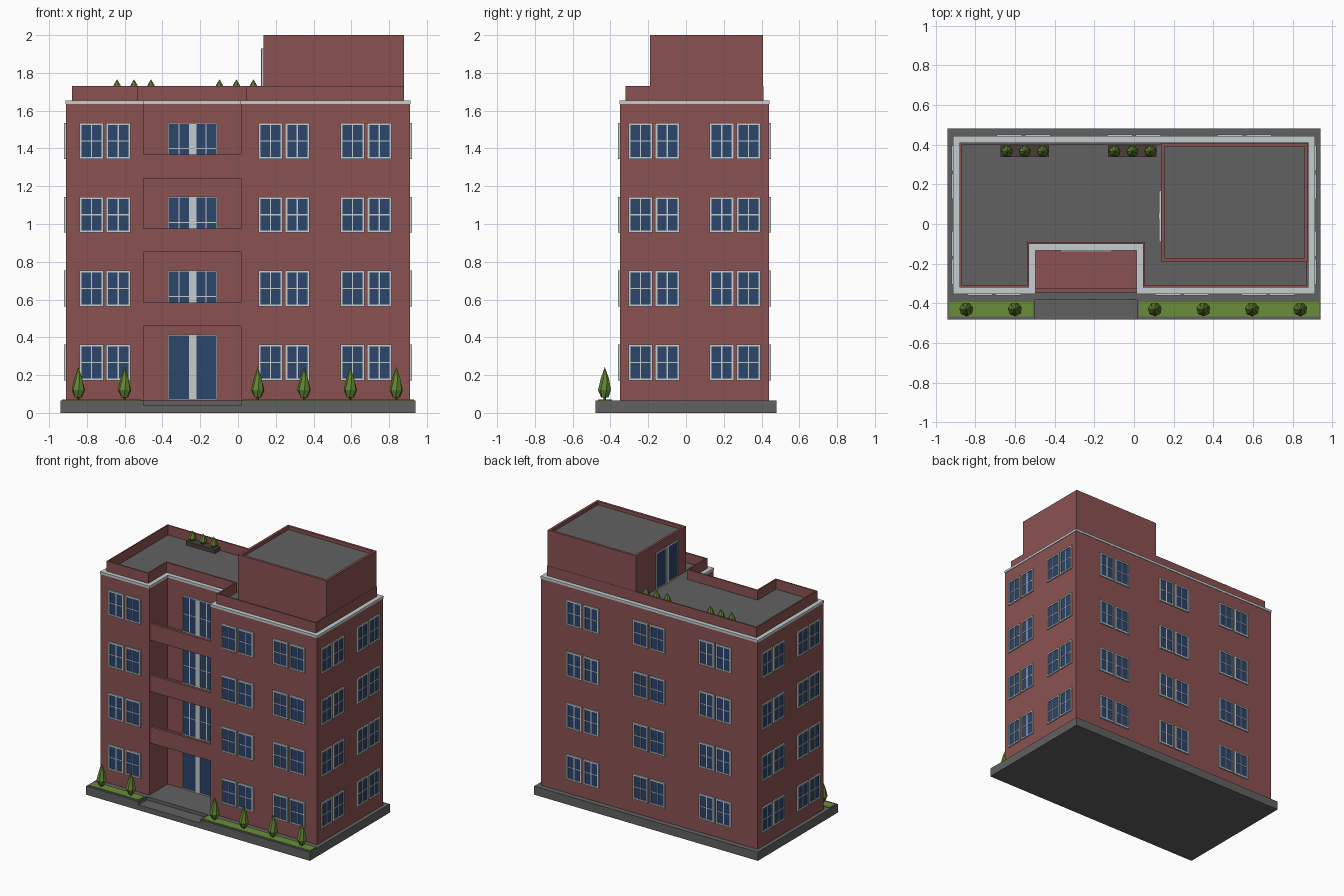
import bpy, bmesh
from math import cos, sin, pi
from mathutils import Matrix, Vector

if "Cube" in bpy.data.objects:
    bpy.data.objects.remove(bpy.data.objects["Cube"])


def material(name, rgb):
    m = bpy.data.materials.new(name)
    m.diffuse_color = (*rgb, 1)
    m.use_nodes = True
    m.node_tree.nodes["Principled BSDF"].inputs["Base Color"].default_value = m.diffuse_color
    return m


RED = material("brick", (0.26, 0.083, 0.083))
TRIM = material("pale_trim", (0.55, 0.61, 0.63))
GLASS = material("glass", (0.025, 0.058, 0.15))
GREY = material("concrete", (0.12, 0.12, 0.12))
GRASS = material("grass", (0.14, 0.27, 0.04))
LEAF = material("leaf", (0.12, 0.24, 0.03))
SOIL = material("planter_brown", (0.07, 0.05, 0.045))
parts = {}


def part(name, mat):
    return parts.setdefault(name, (bmesh.new(), mat))[0]


def box(name, mat, lo, hi, frame=Matrix()):
    lo, hi = Vector(lo), Vector(hi)
    size = Matrix.Diagonal((*(hi - lo), 1))
    bmesh.ops.create_cube(part(name, mat), size=1,
                          matrix=frame @ Matrix.Translation((lo + hi) / 2) @ size)


def prism(name, mat, outline, z0, z1):
    bm = part(name, mat)
    face = bm.faces.new([bm.verts.new((x, y, z0)) for x, y in outline])
    out = bmesh.ops.extrude_face_region(bm, geom=[face], use_keep_orig=True)
    for v in out["geom"]:
        if isinstance(v, bmesh.types.BMVert):
            v.co.z = z1


def ring(name, mat, outer, inner, z0, z1):
    bm = part(name, mat)
    loops = [[bm.verts.new((x, y, z)) for x, y in o]
             for o, z in ((outer, z0), (outer, z1), (inner, z1), (inner, z0))]
    n = len(outer)
    for k in range(4):
        a, b = loops[k], loops[(k + 1) % 4]
        for i in range(n):
            j = (i + 1) % n
            bm.faces.new((a[i], a[j], b[j], b[i]))


def rect(x0, y0, x1, y1):
    return [(x0, y0), (x1, y0), (x1, y1), (x0, y1)]


def footprint(d):
    # building plan with the entrance recess, inset by d
    f, b = -0.35 + d, -0.13 + d
    return [(-0.91 + d, f), (-0.5 - d, f), (-0.5 - d, b), (0.015 + d, b),
            (0.015 + d, f), (0.91 - d, f), (0.91 - d, 0.44 - d), (-0.91 + d, 0.44 - d)]


def side(x, y, turns):
    # local frame on a wall: x along the wall, -y outward
    return Matrix.Translation((x, y, 0)) @ Matrix.Rotation(turns * pi / 2, 4, 'Z')


def sash(prefix, f, u0, u1, z0, z1, edge=0.011, bars=True):
    fr, gl = prefix + "_frames", prefix + "_glass"
    box(gl, GLASS, (u0 + 0.002, -0.004, z0 + 0.002), (u1 - 0.002, 0.004, z1 - 0.002), f)
    for a in (u0, u1 - edge):
        box(fr, TRIM, (a, -0.01, z0), (a + edge, 0.004, z1), f)
    for a in (z0, z1 - edge):
        box(fr, TRIM, (u0 + edge, -0.01, a), (u1 - edge, 0.004, a + edge), f)
    if bars:
        u, z = (u0 + u1) / 2, (z0 + z1) / 2
        box(fr, TRIM, (u - 0.003, -0.007, z0 + edge), (u + 0.003, 0.003, z1 - edge), f)
        box(fr, TRIM, (u0 + edge, -0.0068, z - 0.003), (u1 - edge, 0.003, z + 0.003), f)


def double_door(prefix, f, z0, z1, bars):
    for s in (-1, 1):
        u0, u1 = sorted((s * 0.013, s * 0.13))
        sash(prefix, f, u0, u1, z0, z1, 0.006, bars)
    box(prefix + "_frames", TRIM, (-0.0145, -0.012, z0), (0.0145, 0.004, z1), f)


def bush(name, x, y, z, h, r, sides=7):
    # lathe a pointed faceted shrub with a short trunk
    bm = part(name, LEAF)
    bmesh.ops.create_cone(part(name + "_trunks", SOIL), cap_ends=True, segments=6,
                          radius1=r * 0.2, radius2=r * 0.2, depth=h * 0.16,
                          matrix=Matrix.Translation((x, y, z + h * 0.08)))
    loops = []
    for k, (t, q) in enumerate(((0.08, 0.55), (0.3, 1.0), (0.65, 0.62))):
        loops.append([bm.verts.new((x + r * q * cos(2 * pi * (i + k * 0.3) / sides),
                                    y + r * q * sin(2 * pi * (i + k * 0.3) / sides),
                                    z + h * t)) for i in range(sides)])
    tip = bm.verts.new((x, y, z + h))
    bm.faces.new(loops[0][::-1])
    for i in range(sides):
        j = (i + 1) % sides
        for a, b in zip(loops, loops[1:]):
            bm.faces.new((a[i], a[j], b[j], b[i]))
        bm.faces.new((loops[2][i], loops[2][j], tip))


# plinth with entrance step
prism("plinth", GREY, [(-0.94, -0.48), (-0.5, -0.48), (-0.5, -0.38), (0.015, -0.38),
                       (0.015, -0.48), (0.94, -0.48), (0.94, 0.48), (-0.94, 0.48)], 0, 0.065)
box("entrance_step", GREY, (-0.5, -0.48, 0), (0.015, -0.38, 0.04))

# walls, cornice, roof and parapet
prism("walls", RED, footprint(0), 0.065, 1.635)
prism("cornice", TRIM, footprint(-0.003), 1.635, 1.653)
prism("roof", GREY, footprint(0.035), 1.65, 1.656)
ring("parapet", RED, footprint(0.03), footprint(0.04), 1.65, 1.73)

# rooftop room with rimmed roof and door
prism("roof_room", RED, rect(0.135, -0.19, 0.878, 0.408), 1.65, 1.97)
ring("roof_room_rim", RED, rect(0.135, -0.19, 0.878, 0.408),
     rect(0.153, -0.172, 0.86, 0.39), 1.97, 2.0)
box("roof_room_top", GREY, (0.15, -0.175, 1.965), (0.863, 0.393, 1.975))
double_door("roof_door", side(0.135, 0.04, -1), 1.656, 1.93, False)

# windows: (wall frame, pair centres along the wall)
walls = [(side(0, -0.35, 0), (-0.705, 0.243, 0.677)),
         (side(0, 0.44, 2), (-0.557, 0, 0.557)),
         (side(0.91, 0, 1), (-0.17, 0.26)),
         (side(-0.91, 0, 3), (0.17, -0.26))]
for floor in range(4):
    z = 0.172 + floor * 0.391
    for f, centres in walls:
        for c in centres:
            sash("window", f, c - 0.135, c - 0.007, z, z + 0.19)
            sash("window", f, c + 0.007, c + 0.135, z, z + 0.19)

# entrance, balconies and their doors
entry = side(-0.24, -0.13, 0)
double_door("entrance_door", entry, 0.067, 0.415, False)
for k in range(3):
    z = 0.46 + k * 0.391
    box("balcony_floors", RED, (-0.5, -0.325, z), (0.015, -0.13, z + 0.02))
    box("balcony_fronts", RED, (-0.5, -0.345, z), (0.015, -0.325, z + 0.125))
    double_door("balcony_door", entry, z + 0.02, z + 0.294, True)

# front beds with shrubs
for x0, x1 in ((-0.932, -0.51), (0.025, 0.932)):
    box("grass_beds", GRASS, (x0, -0.465, 0.05), (x1, -0.393, 0.07))
for x in (-0.845, -0.6, 0.105, 0.35, 0.595, 0.838):
    bush("front_shrubs", x, -0.43, 0.068, 0.175, 0.036)

# roof planters with shrubs
for c in (-0.55, -0.008):
    box("roof_planters", SOIL, (c - 0.122, 0.337, 1.65), (c + 0.122, 0.395, 1.685))
    for s in (-1, 0, 1):
        bush("roof_shrubs", c + s * 0.09, 0.366, 1.683, 0.083, 0.029)

# turn every part into an object
for name, (bm, mat) in parts.items():
    bmesh.ops.recalc_face_normals(bm, faces=bm.faces[:])
    mesh = bpy.data.meshes.new(name)
    bm.to_mesh(mesh)
    bm.free()
    mesh.materials.append(mat)
    bpy.context.collection.objects.link(bpy.data.objects.new(name, mesh))
